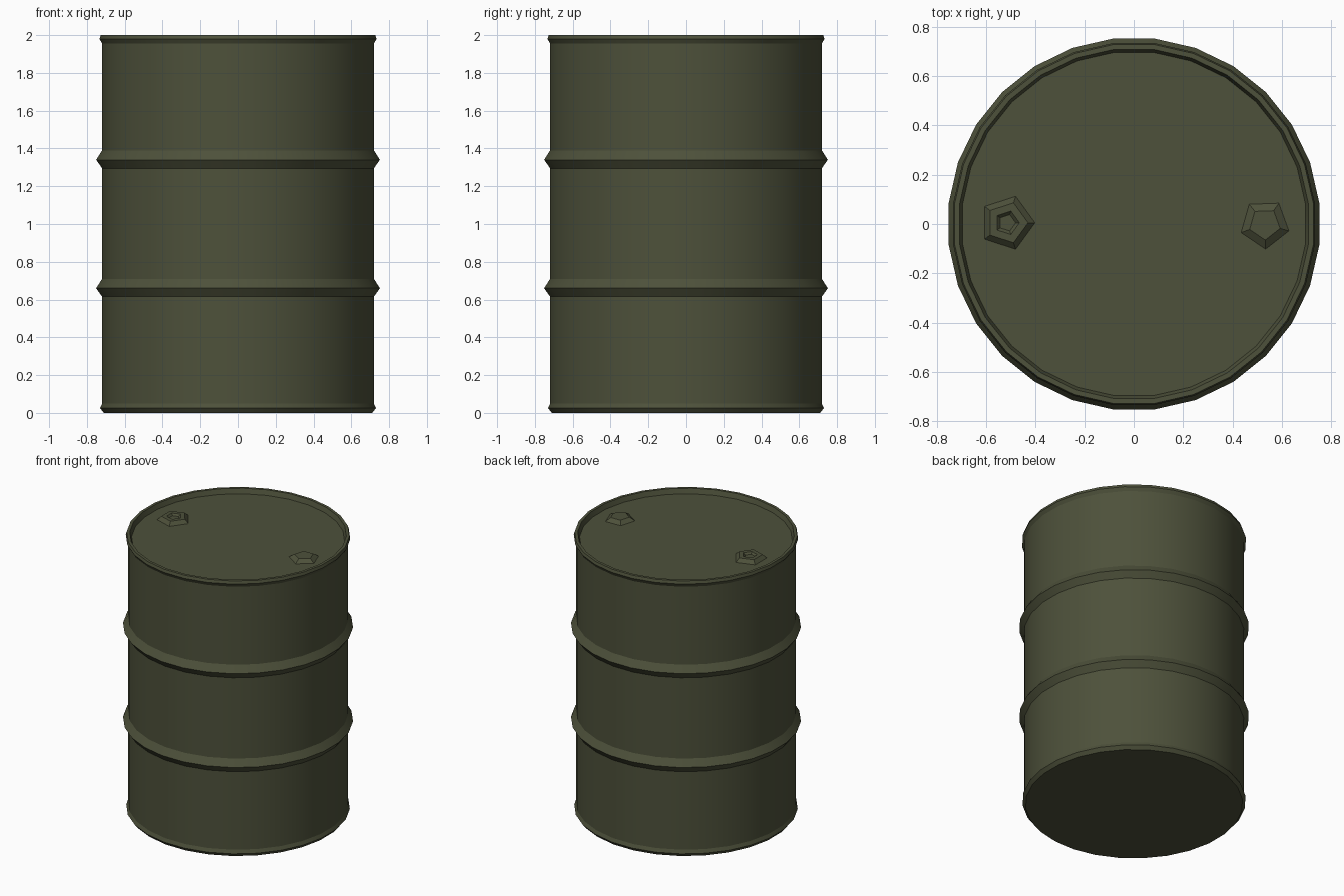
import bpy, bmesh, math

if "Cube" in bpy.data.objects:
    bpy.data.objects.remove(bpy.data.objects["Cube"])

olive = bpy.data.materials.new("olive_paint")
olive.diffuse_color = (0.075, 0.082, 0.043, 1)
olive.use_nodes = True
olive.node_tree.nodes["Principled BSDF"].inputs["Base Color"].default_value = olive.diffuse_color


def lathe(name, profile, sides, centre=(0, 0), turn=0.0):
    """Revolve (radius, z) points around a vertical axis and cap both ends."""
    bm = bmesh.new()
    rings = []
    for r, z in profile:
        ring = []
        for i in range(sides):
            a = turn + math.tau * i / sides
            ring.append(bm.verts.new((centre[0] + r * math.cos(a),
                                      centre[1] + r * math.sin(a), z)))
        rings.append(ring)
    for low, high in zip(rings, rings[1:]):
        for i in range(sides):
            j = (i + 1) % sides
            bm.faces.new((low[i], low[j], high[j], high[i]))
    bm.faces.new(rings[0][::-1])
    bm.faces.new(rings[-1])
    mesh = bpy.data.meshes.new(name)
    bm.to_mesh(mesh)
    bm.free()
    mesh.materials.append(olive)
    obj = bpy.data.objects.new(name, mesh)
    bpy.context.collection.objects.link(obj)
    return obj


# Drum shell: bottom rim, two rolling hoops, top rim and recessed lid
profile = [(0.715, 0.0), (0.735, 0.025), (0.724, 0.05)]
for z in (0.66, 1.34):
    profile += [(0.724, z - 0.045), (0.756, z), (0.724, z + 0.05)]
profile += [(0.724, 1.955), (0.738, 1.98), (0.732, 2.0),
            (0.712, 2.0), (0.700, 1.965)]
drum = lathe("drum_body", profile, 28, turn=math.pi / 28)

# Rounded shading on the wall, crisp hoops and rims
bpy.context.view_layer.objects.active = drum
drum.select_set(True)
bpy.ops.object.shade_smooth_by_angle(angle=math.radians(20))

# Filler caps on the lid: large one on the left, small one on the right
lathe("large_cap", [(0.115, 1.963), (0.085, 1.99), (0.05, 1.99), (0.035, 1.977)],
      5, (-0.515, 0.005), 0.0)
lathe("small_cap", [(0.105, 1.963), (0.065, 1.988)],
      5, (0.53, 0.0), math.radians(-88))
